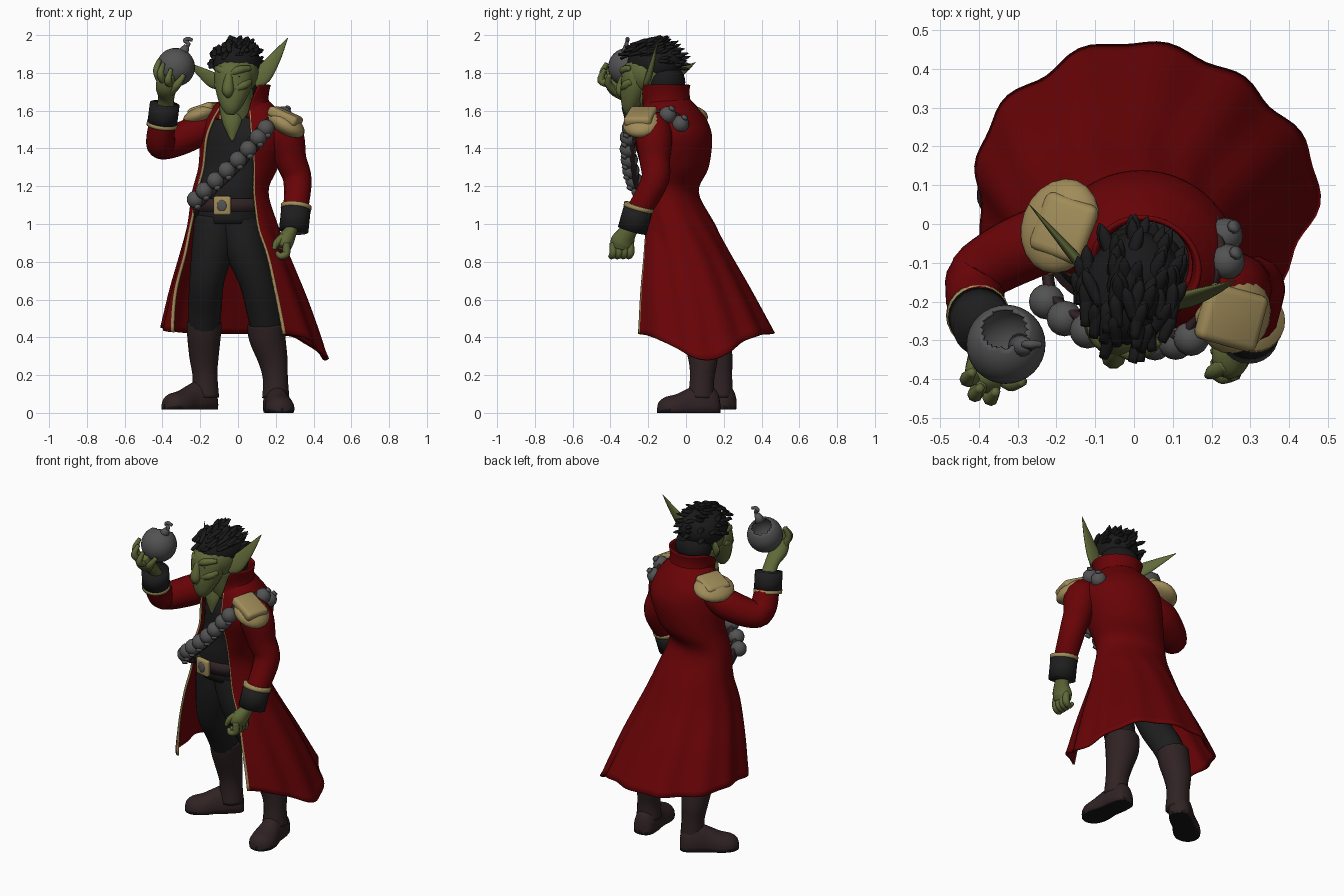
import bpy, bmesh, random
from math import sin, cos, pi, radians, exp
from mathutils import Vector, Matrix

random.seed(4)
if "Cube" in bpy.data.objects:
    bpy.data.objects.remove(bpy.data.objects["Cube"])


def material(name, r, g, b):
    m = bpy.data.materials.new(name)
    m.use_nodes = True
    m.diffuse_color = (r, g, b, 1)
    node = m.node_tree.nodes["Principled BSDF"]
    node.inputs["Base Color"].default_value = (r, g, b, 1)
    node.inputs["Roughness"].default_value = 0.8
    return m


RED = material("coat red", .14, .001, .002)
GOLD = material("dull gold", .35, .26, .1)
SKIN = material("green skin", .115, .14, .04)
CLOTH = material("dark cloth", .013, .013, .014)
HAIR = material("black hair", .01, .01, .011)
BOOT = material("brown leather", .029, .016, .017)
SOLE = material("sole black", .008, .008, .008)
IRON = material("bomb grey", .085, .085, .085)


def finish(name, bm, mats):
    bmesh.ops.recalc_face_normals(bm, faces=bm.faces)
    for f in bm.faces:
        f.smooth = True
    me = bpy.data.meshes.new(name)
    bm.to_mesh(me)
    bm.free()
    for m in mats:
        me.materials.append(m)
    ob = bpy.data.objects.new(name, me)
    bpy.context.collection.objects.link(ob)
    return ob


def spline(rows, n=5):
    """Catmull-Rom through rows of numbers."""
    p = [rows[0], *rows, rows[-1]]
    out = []
    for a, b, c, d in zip(p, p[1:], p[2:], p[3:]):
        for k in range(n):
            t = k / n
            out.append([.5 * (2 * w + (y - x) * t + (2 * x - 5 * w + 4 * y - z) * t * t
                              + (3 * w - x - 3 * y + z) * t ** 3)
                        for x, w, y, z in zip(a, b, c, d)])
    return out + [list(rows[-1])]


def loft(name, rings, mats, closed=True, rule=None):
    bm = bmesh.new()
    vs = [[bm.verts.new(p) for p in ring] for ring in rings]
    n = len(vs[0])
    for i in range(len(vs) - 1):
        for j in range(n if closed else n - 1):
            k = (j + 1) % n
            f = bm.faces.new((vs[i][j], vs[i][k], vs[i + 1][k], vs[i + 1][j]))
            f.material_index = rule(j) if rule else 0
    if closed:
        bm.faces.new(vs[0])
        bm.faces.new(vs[-1])
    return finish(name, bm, mats)


def tube(name, rows, mat, flat=1, side=(1, 0, 0), n=14, steps=5):
    """Round or flattened limb through rows of x, y, z, radius."""
    rows = spline(rows, steps)
    pts = [Vector(r[:3]) for r in rows]
    rings = []
    for i, p in enumerate(pts):
        t = (pts[min(i + 1, len(pts) - 1)] - pts[max(i - 1, 0)]).normalized()
        s = Vector(side)
        u = (s - t * s.dot(t)).normalized()
        v = t.cross(u) * flat
        r = max(rows[i][3], .001)
        rings.append([p + (u * cos(a) + v * sin(a)) * r
                      for a in (2 * pi * k / n for k in range(n))])
    return loft(name, rings, [mat])


def placed(loc, yaw, roll, size):
    return (Matrix.Translation(loc) @ Matrix.Rotation(radians(yaw), 4, 'Z')
            @ Matrix.Rotation(radians(roll), 4, 'Y') @ Matrix.Diagonal((*size, 1)))


def ball(name, loc, size, mat, yaw=0, roll=0, segs=20):
    bm = bmesh.new()
    bmesh.ops.create_uvsphere(bm, u_segments=segs, v_segments=segs // 2 + 2, radius=1,
                              matrix=placed(loc, yaw, roll, size))
    return finish(name, bm, [mat])


def block(name, loc, size, mat, yaw=0, roll=0, bevel=.012):
    bm = bmesh.new()
    bmesh.ops.create_cube(bm, size=1, matrix=placed(loc, yaw, roll, size))
    bmesh.ops.bevel(bm, geom=bm.edges[:], offset=bevel, segments=3, profile=.5, affect='EDGES')
    return finish(name, bm, [mat])


def body_point(row, t, grow=0):
    """Point on a turned oval; t runs clockwise in degrees from the front."""
    z, cx, cy, rx, back, front, yaw = row[:7]
    a = radians(t)
    p = Vector((-(rx + grow) * sin(a), -((front if cos(a) > 0 else back) + grow) * cos(a), z))
    return Matrix.Rotation(radians(-yaw), 3, 'Z') @ p + Vector((cx, cy, 0))


def bump(t, centre, width):
    return exp(-((t - centre) / width) ** 2)


def arc(start, end, n=72, edge=2):
    a, b = start, 360 - end
    return [a, *[a + edge + (b - a - 2 * edge) * k / n for k in range(n + 1)], b]


# Coat: z, centre, half width, back depth, front depth, yaw, right and left front openings
coat_rows = [
    (1.66, .03, -.1, .115, .115, .09, 22, 32, 36), (1.605, .03, -.095, .175, .155, .12, 24, 33, 28),
    (1.54, .03, -.09, .218, .195, .14, 25, 36, 26),
    (1.45, .03, -.09, .235, .22, .16, 25, 43, 28), (1.3, 0, -.07, .21, .18, .16, 21, 47, 40),
    (1.17, -.04, -.07, .2, .125, .16, 15, 50, 50), (1, -.03, -.05, .235, .195, .18, 8, 60, 40),
    (.85, -.02, -.02, .28, .245, .25, 0, 63, 37), (.65, 0, .04, .355, .3, .33, 0, 63, 33),
    (.42, .03, .1, .435, .365, .39, 0, 58, 28)]
rings = []
for row in spline(coat_rows, 5):
    w = max(0, min(1, (1.15 - row[0]) / .7))
    ring = []
    for t in arc(row[7], row[8]):
        wave = .009 * sin(radians(t * 12)) + .007 * sin(radians(t * 7)) - .035 * bump(t, 222, 22)
        p = body_point(row, t, wave * w)
        p.z -= w ** 3 * (.14 * bump(t, 268, 33) - .03 * bump(t, 95, 30))
        ring.append(p)
    rings.append(ring)
last = len(rings[0]) - 2
coat = loft("coat", rings, [RED, GOLD], False, lambda j: int(j in (0, last)))

# Collar opening in a wide V
collar_rows = [(1.57, .03, -.1, .17, .15, .13, 20, 30, 20), (1.64, .03, -.105, .13, .125, .12, 20, 40, 34),
               (1.7, .03, -.11, .13, .122, .13, 20, 50, 46), (1.737, .03, -.11, .14, .125, .135, 20, 58, 54)]
rings = []
for row in spline(collar_rows, 3):
    ring = [body_point(row, t) for t in arc(row[7], row[8], 40, 4)]
    for p in ring:
        p.z -= (row[0] - 1.5) * max(0, .12 - p.x) * max(0, -.05 - p.y) * 9
    rings.append(ring)
collar = loft("collar", rings, [RED, GOLD], False, lambda j: int(j in (0, 42)))
for ob in (coat, collar):
    mod = ob.modifiers.new("thickness", 'SOLIDIFY')
    mod.thickness = .012
    mod.offset = 0

# Shirt, belt and buckle
inner = [r[:7] for r in coat_rows[1:6]] + [(1.0, -.05, -.055, .185, .12, .145, 8)]
turn = range(0, 360, 10)
loft("shirt", [[body_point(r, t, -.022) for t in turn] for r in spline(inner, 4)], [CLOTH])
waist = [(z, -.045, -.065, .19, .11, .155, 12) for z in (1.065, 1.135)]
loft("belt", [[body_point(r, t) for t in turn] for r in waist], [BOOT])
block("buckle", (-.083, -.225, 1.097), (.095, .03, .1), GOLD, -12)
ball("buckle_inset", (-.086, -.238, 1.097), (.027, .008, .03), IRON, -12)

# Trousers and boots
tube("right_trouser", [(-.115, -.05, 1.04, .115), (-.135, -.04, .87, .11), (-.165, -.01, .7, .092),
                       (-.175, .08, .55, .088), (-.18, .14, .42, .08)], CLOTH)
tube("left_trouser", [(0, -.06, 1.04, .115), (.04, -.06, .87, .11), (.1, -.03, .7, .095),
                      (.135, .03, .55, .092), (.155, .08, .42, .085)], CLOTH)
tube("right_boot_shaft", [(-.178, .13, .48, .092), (-.18, .14, .42, .09), (-.18, .17, .3, .078),
                          (-.175, .18, .2, .066), (-.17, .18, .08, .07)], BOOT)
tube("left_boot_shaft", [(.148, .07, .47, .1), (.155, .08, .4, .097), (.185, .09, .28, .078),
                         (.198, .085, .18, .066), (.2, .08, .08, .072)], BOOT)


def boot(name, heel, yaw, lift):
    rows = [(-.02, .02, .06), (0, .055, .12), (.07, .068, .16), (.14, .066, .135),
            (.21, .078, .1), (.27, .07, .085), (.305, .04, .06), (.315, .01, .03)]
    place = Matrix.Translation((*heel, lift)) @ Matrix.Rotation(radians(yaw), 4, 'Z')
    rings = []
    for d, w, h in spline(rows, 3):
        rings.append([place @ Vector((w * cos(a), -d, max(0, h * (.25 + .75 * sin(a)))))
                      for a in (2 * pi * k / 20 for k in range(20))])
    ob = loft(name, rings, [BOOT, SOLE])
    for f in ob.data.polygons:
        if f.center.z < lift + .012:
            f.material_index = 1


boot("left_boot", (.19, .16), 8, 0)
boot("right_boot", (-.14, .225), -52, .018)

# Sleeves and cuffs
tube("right_sleeve", [(-.14, -.02, 1.53, .07), (-.26, -.05, 1.47, .088), (-.39, -.12, 1.42, .08),
                      (-.41, -.18, 1.45, .077), (-.4, -.23, 1.54, .07)], RED, side=(0, 1, 0))
tube("left_sleeve", [(.18, -.17, 1.54, .075), (.245, -.17, 1.47, .1), (.28, -.165, 1.34, .083),
                     (.315, -.165, 1.23, .075), (.305, -.25, 1.07, .065)], RED)


def cuff(name, a, b, r):
    a, b = Vector(a), Vector(b)
    for part, s, e, k, m in (("_cuff", 0, 1, 1, CLOTH), ("_cuff_band", -.07, .1, 1.04, GOLD)):
        tube(name + part, [(*a.lerp(b, s), r * k), (*a.lerp(b, e), r * k)], m, n=24, steps=2)


cuff("right", (-.402, -.235, 1.525), (-.388, -.265, 1.635), .079)
cuff("left", (.308, -.25, 1.09), (.295, -.285, .965), .078)

# Hands
tube("right_palm", [(-.385, -.26, 1.61, .045), (-.38, -.31, 1.67, .043), (-.38, -.375, 1.72, .055),
                    (-.385, -.405, 1.78, .045)], SKIN, .75)
for i, (x, y, z) in enumerate([(-.43, -.38, 1.87), (-.41, -.42, 1.85), (-.37, -.43, 1.82)]):
    tube(f"right_finger_{i}", [(-.4 + .02 * i, -.39, 1.74, .022), (x, y - .02, z - .06, .02),
                               (x + .015, y, z, .011)], SKIN, n=8)
tube("right_thumb", [(-.36, -.37, 1.7, .026), (-.32, -.41, 1.74, .021), (-.285, -.405, 1.79, .012)],
     SKIN, side=(0, 1, 0), n=8)
tube("left_palm", [(.29, -.28, 1.0, .045), (.275, -.31, .955, .048), (.25, -.335, .91, .063),
                   (.24, -.345, .875, .055)], SKIN, .75, (0, 1, 0))
for i in range(4):
    y = -.385 + .03 * i
    tube(f"left_finger_{i}", [(.255, y, .9, .02), (.255, y, .845, .021), (.225, y - .01, .83, .017),
                              (.205, y, .85, .011)], SKIN, side=(0, 1, 0), n=8)
tube("left_thumb", [(.24, -.36, .93, .024), (.205, -.38, .9, .019), (.19, -.39, .865, .01)],
     SKIN, side=(0, 1, 0), n=8)

# Epaulettes
ball("right_epaulette_base", (-.19, -.005, 1.575), (.105, .125, .05), GOLD, -20, -22)
block("right_epaulette_pad", (-.18, -.01, 1.605), (.15, .16, .05), GOLD, -20, -18, .024)
ball("left_epaulette_base", (.255, -.23, 1.53), (.11, .105, .055), GOLD, -15, 32)
block("left_epaulette_pad", (.25, -.24, 1.57), (.17, .15, .055), GOLD, -15, 24, .02)

# Neck and head
tube("neck", [(.02, -.1, 1.52, .085), (.005, -.16, 1.62, .075), (0, -.18, 1.72, .08)], SKIN)
tube("open_chest", [(-.03, -.17, 1.62, .07), (-.03, -.2, 1.53, .05), (-.03, -.215, 1.44, .008)], SKIN, .7)
HEAD = Matrix.Translation((-.005, -.21, 1.745)) @ Matrix.Rotation(radians(-20), 4, 'Z')


def on_head(rows):
    return [(*(HEAD @ Vector(r[:3])), r[3]) for r in rows]


ball("skull", HEAD @ Vector((0, .01, .055)), (.11, .125, .115), SKIN, -20)
tube("face", on_head([(0, -.03, .1, .07), (0, -.05, .06, .1), (0, -.06, 0, .1),
                      (0, -.08, -.07, .08), (0, -.095, -.13, .052), (0, -.1, -.165, .022)]), SKIN, .8)
tube("nose", on_head([(0, -.11, .06, .018), (0, -.13, .02, .024), (0, -.14, -.04, .032),
                      (0, -.13, -.075, .012)]), SKIN, n=10)
for s, label in ((-1, "right"), (1, "left")):
    tube(label + "_brow", on_head([(s * .01, -.118, .05, .015), (s * .05, -.11, .07, .022),
                                   (s * .095, -.06, .08, .014)]), SKIN, side=(0, 0, 1), n=8)
    ball(label + "_eye", HEAD @ Vector((s * .045, -.113, .036)), (.014, .009, .006), HAIR, -20)
    tube(label + "_cheek", on_head([(s * .03, -.115, -.03, .018), (s * .07, -.09, -.01, .025),
                                    (s * .09, -.05, .01, .018)]), SKIN, side=(0, 0, 1), n=8)
tube("right_ear", [(-.085, -.16, 1.745, .035), (-.14, -.1, 1.765, .043), (-.2, -.03, 1.805, .027),
                   (-.27, .05, 1.855, .002)], SKIN, .35, (0, 0, 1))
tube("left_ear", [(.08, -.21, 1.755, .04), (.13, -.195, 1.79, .05), (.2, -.17, 1.885, .03),
                  (.263, -.145, 1.985, .002)], SKIN, .35, (-.6, .1, .6))

# Swept-back hair
ball("hair_cap", (-.005, -.165, 1.85), (.125, .15, .11), HAIR, -20)
ball("hair_nape", (.02, -.105, 1.75), (.115, .1, .1), HAIR, -20)
for i in range(80):
    a, e = random.uniform(0, 2 * pi), random.uniform(-.2, 1.5)
    d = Vector((cos(a) * cos(e), sin(a) * cos(e), sin(e)))
    if d.y < -.2 and d.z < .35:
        continue
    p = Vector((-.01, -.185, 1.85)) + Vector((d.x * .118, d.y * .14, d.z * .11))
    back = Vector((random.uniform(-.012, .02), .045, random.uniform(-.005, .02)))
    mid, tip = p + d * .018 + back * .4, p + d * .026 + back
    tube(f"hair_lock_{i}", [(*(p - back), .012), (*mid, .017), (*tip, .002)],
         HAIR, .6, (1, 0, .2), 6, 3)

# Bandolier with small bombs
path = [(.22, .03, 1.47), (.235, -.03, 1.53), (.235, -.12, 1.58), (.16, -.28, 1.52), (.1, -.305, 1.45),
        (0, -.3, 1.34), (-.12, -.275, 1.23), (-.225, -.2, 1.13), (-.24, -.08, 1.08)]
tube("bandolier_strap", [(x * .93, y * .93, z - .01, .04) for x, y, z in path], BOOT, .4, (0, 0, 1))
dense = spline(path, 10)
for i, k in enumerate((10, 18, 32, 39, 45, 50, 55, 60, 65, 70)):
    p = Vector(dense[k])
    ball(f"small_bomb_{i}", p, (.046,) * 3, IRON, segs=16)
    out = Vector((.01, -.02, -.035)) if i > 1 else Vector((.02, .02, .03))
    tube(f"small_bomb_neck_{i}", [(*(p + out), .018), (*(p + out * 1.35), .016)], IRON, n=8, steps=1)

# Held bomb with a broken opening, collar and fuse
bm = bmesh.new()
bmesh.ops.create_uvsphere(bm, u_segments=32, v_segments=24, radius=.102)
hole = Vector((-.05, .5, .85)).normalized()
gone = [f for f in bm.faces if f.calc_center_median().normalized().dot(hole) > .81]
bmesh.ops.delete(bm, geom=gone, context='FACES')
bomb = finish("held_bomb", bm, [IRON])
bomb.location = (-.33, -.31, 1.83)
mod = bomb.modifiers.new("shell", 'SOLIDIFY')
mod.thickness = .008
tube("bomb_neck", [(-.295, -.315, 1.9, .034), (-.27, -.315, 1.945, .014)], IRON, steps=1)
tube("fuse", [(-.272, -.315, 1.935, .011), (-.262, -.315, 1.955, .01), (-.282, -.31, 1.97, .01),
              (-.265, -.31, 1.98, .011), (-.24, -.31, 1.972, .008)], IRON, side=(0, 1, 0), n=8)
